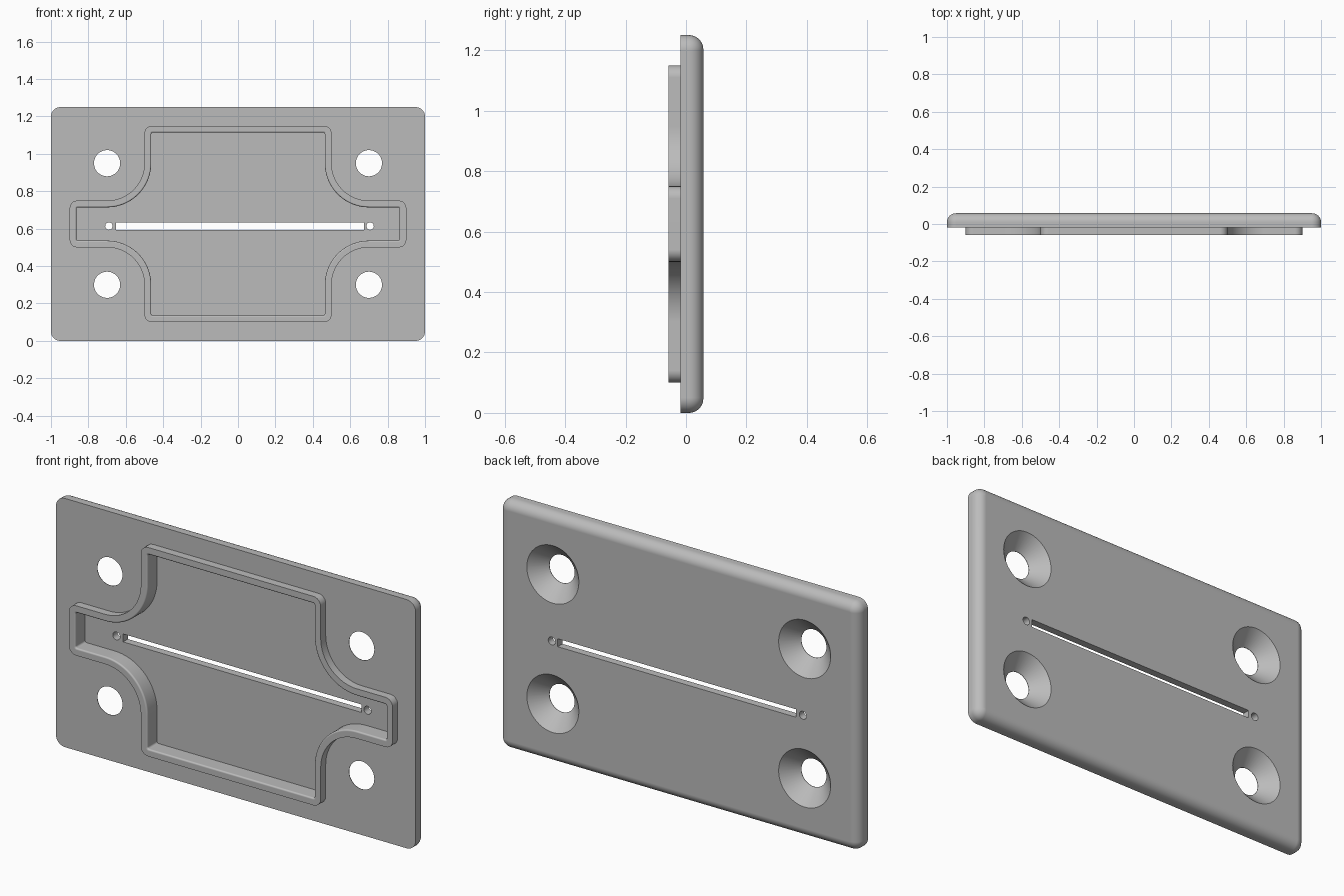
import bpy
import bmesh
from math import sin, cos, pi, radians

cube = bpy.data.objects.get("Cube")
if cube:
    bpy.data.objects.remove(cube)

MID = 0.625                  # height of the plate's centre
RIM, FRONT, FLOOR, BACK = -0.0575, -0.0175, 0.02, 0.0575

grey = bpy.data.materials.new("plain grey")
grey.use_nodes = True
colour = (0.5, 0.5, 0.5, 1)
grey.diffuse_color = colour
grey.node_tree.nodes["Principled BSDF"].inputs["Base Color"].default_value = colour


def arc(cx, cz, r, start, end, steps):
    angles = [radians(start + (end - start) * i / steps) for i in range(steps + 1)]
    return [(cx + r * cos(a), cz + r * sin(a)) for a in angles]


def four_way(quarter):
    """Mirror a first-quadrant outline into a closed loop."""
    half = quarter + [(-x, z) for x, z in reversed(quarter)]
    return half + [(x, -z) for x, z in reversed(half)]


def plate_loop(inset):
    r = 0.05 - inset
    return four_way(arc(0.95, MID - 0.05, max(r, 0.002), 0, 90, 8))


def rim_loop(d):
    """Cross-shaped outline moved inward by d, curving round the screw holes."""
    r = max(0.04 - d, 0.01)
    pts = arc(0.9 - d - r, 0.125 - d - r, r, 0, 90, 6)
    pts += arc(0.7, 0.325, 0.2 + d, 270, 180, 20)
    pts += arc(0.5 - d - r, 0.525 - d - r, r, 0, 90, 6)
    return four_way(pts)


def loft(name, layers, cx=0, cz=MID):
    """Closed solid through (y, loop) layers."""
    bm = bmesh.new()
    rings = [[bm.verts.new((x + cx, y, z + cz)) for x, z in loop] for y, loop in layers]
    for a, b in zip(rings, rings[1:]):
        for i in range(len(a)):
            j = (i + 1) % len(a)
            bm.faces.new((a[i], a[j], b[j], b[i]))
    bm.faces.new(rings[0])
    bm.faces.new(rings[-1])
    bmesh.ops.recalc_face_normals(bm, faces=bm.faces)
    mesh = bpy.data.meshes.new(name)
    bm.to_mesh(mesh)
    bm.free()
    mesh.materials.append(grey)
    obj = bpy.data.objects.new(name, mesh)
    bpy.context.collection.objects.link(obj)
    return obj


def circle(r, steps=48):
    return arc(0, 0, r, 0, 360, steps)[:-1]


def combine(target, tool, operation):
    tool.hide_render = True
    mod = target.modifiers.new(operation, "BOOLEAN")
    mod.operation, mod.solver, mod.object = operation, "EXACT", tool
    bpy.context.view_layer.objects.active = target
    bpy.ops.object.modifier_apply(modifier=mod.name)
    bpy.data.objects.remove(tool)


# Plate with rounded back edge
round_steps = [i * pi / 16 for i in range(9)]
layers = [(FRONT, plate_loop(0))]
layers += [(BACK - 0.048 * (1 - sin(t)), plate_loop(0.048 * (1 - cos(t)))) for t in round_steps]
plate = loft("mounting_plate", layers)

# Raised rim, then the pocket inside it with a softened inner edge
rim = loft("raised_rim", [(RIM, rim_loop(0)), (0.01, rim_loop(0))])
combine(plate, rim, "UNION")
soft = 0.008
layers = [(RIM - 0.02, rim_loop(0.028))]
layers += [(RIM + soft * (1 - cos(t)), rim_loop(0.028 + soft * sin(t))) for t in round_steps[::2]]
layers.append((FLOOR, rim_loop(0.028 + soft)))
combine(plate, loft("pocket_cutter", layers), "DIFFERENCE")

# Countersunk screw holes
for x in (-0.7, 0.7):
    for z in (-0.325, 0.325):
        hole = loft("screw_hole_cutter",
                    [(FRONT - 0.01, circle(0.07)), (FRONT + 0.002, circle(0.07)),
                     (BACK + 0.01, circle(0.155))], x, MID + z)
        combine(plate, hole, "DIFFERENCE")

# Long slot and a pin hole at each end
slot = [(-0.663, -0.02), (0.663, -0.02), (0.663, 0.02), (-0.663, 0.02)]
for x, loop in ((0.01, slot), (-0.69, circle(0.02, 20)), (0.706, circle(0.02, 20))):
    cutter = loft("slot_cutter", [(-0.1, loop), (0.1, loop)], x, 0.614)
    combine(plate, cutter, "DIFFERENCE")

# Smooth shading with crisp edges and flat large faces
bpy.ops.object.select_all(action="DESELECT")
plate.select_set(True)
bpy.context.view_layer.objects.active = plate
bpy.ops.object.shade_smooth_by_angle(angle=radians(30))
weighted = plate.modifiers.new("flat_faces", "WEIGHTED_NORMAL")
weighted.keep_sharp = True
